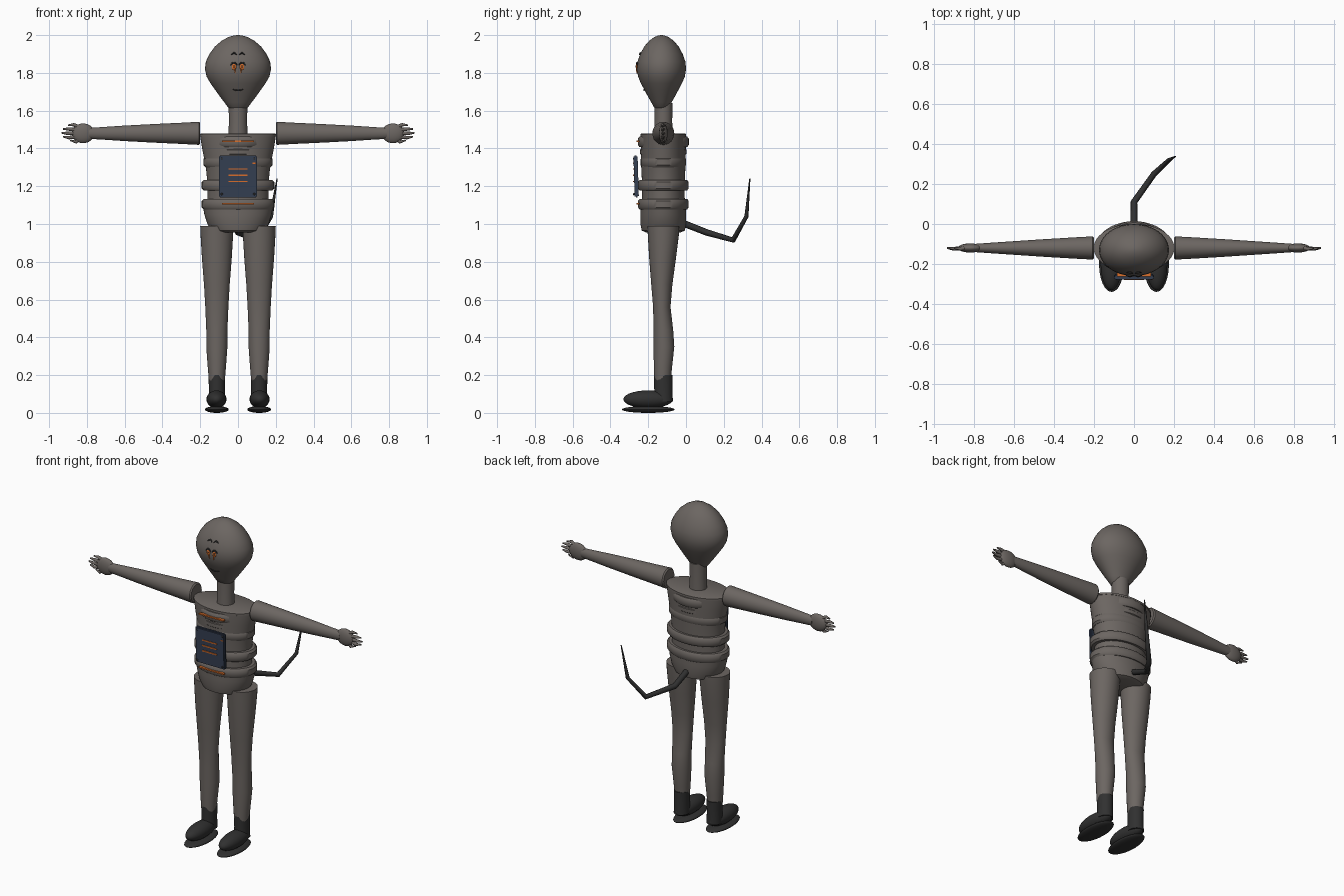
import bpy, bmesh, math
from mathutils import Matrix, Vector

if "Cube" in bpy.data.objects:
    bpy.data.objects.remove(bpy.data.objects["Cube"])


def material(name, rgb):
    m = bpy.data.materials.new(name)
    m.use_nodes = True
    col = (*rgb, 1)
    m.diffuse_color = col
    bsdf = next(n for n in m.node_tree.nodes if n.type == 'BSDF_PRINCIPLED')
    bsdf.inputs["Base Color"].default_value = col
    return m


GREY = material("warm grey", (0.15, 0.133, 0.122))
DARK = material("charcoal", (0.03, 0.03, 0.03))
NAVY = material("navy", (0.035, 0.05, 0.085))
ORANGE = material("orange", (0.7, 0.16, 0.025))
Y0 = -0.12


def finish(name, bm, mat, matrix=Matrix(), angle=40):
    bmesh.ops.recalc_face_normals(bm, faces=bm.faces)
    mesh = bpy.data.meshes.new(name)
    bm.to_mesh(mesh)
    bm.free()
    mesh.transform(matrix)
    mesh.materials.append(mat)
    ob = bpy.data.objects.new(name, mesh)
    bpy.context.collection.objects.link(ob)
    bpy.ops.object.select_all(action='DESELECT')
    ob.select_set(True)
    bpy.context.view_layer.objects.active = ob
    bpy.ops.object.shade_smooth_by_angle(angle=math.radians(angle))
    return ob


def loft(name, rows, mat, matrix=Matrix(), n=32):
    """Stack of ellipses; each row is (z, rx, ry[, y shift])."""
    bm = bmesh.new()
    rings = []
    for z, rx, ry, *shift in rows:
        dy = shift[0] if shift else 0
        rings.append([bm.verts.new((rx * math.cos(math.tau * i / n),
                                    ry * math.sin(math.tau * i / n) + dy, z)) for i in range(n)])
    for a, b in zip(rings, rings[1:]):
        for i in range(n):
            j = (i + 1) % n
            bm.faces.new((a[i], a[j], b[j], b[i]))
    bm.faces.new(rings[0])
    bm.faces.new(rings[-1])
    return finish(name, bm, mat, matrix)


def ellipsoid(name, centre, size, mat):
    bm = bmesh.new()
    bmesh.ops.create_uvsphere(bm, u_segments=24, v_segments=14, radius=1)
    return finish(name, bm, mat, Matrix.Translation(centre) @ Matrix.Diagonal((*size, 1)))


def box(name, centre, size, mat, bevel=0, tilt=0):
    bm = bmesh.new()
    bmesh.ops.create_cube(bm, size=1, matrix=Matrix.Diagonal((*size, 1)))
    if bevel:
        bmesh.ops.bevel(bm, geom=bm.edges[:], offset=bevel, segments=2, affect='EDGES')
    return finish(name, bm, mat, Matrix.Translation(centre) @ Matrix.Rotation(tilt, 4, 'X'), 30)


def tube(name, points, radii, mat):
    curve = bpy.data.curves.new(name, 'CURVE')
    curve.dimensions = '3D'
    curve.bevel_depth = 1
    curve.bevel_resolution = 2
    curve.use_fill_caps = True
    sp = curve.splines.new('POLY')
    sp.points.add(len(points) - 1)
    for p, co, r in zip(sp.points, points, radii):
        p.co = (*co, 1)
        p.radius = r
    curve.materials.append(mat)
    ob = bpy.data.objects.new(name, curve)
    bpy.context.collection.objects.link(ob)
    return ob


# Head: egg profile of (height, half width)
EGG = [(1.605, 0.035), (1.62, 0.055), (1.645, 0.073), (1.675, 0.096), (1.71, 0.121),
       (1.745, 0.146), (1.78, 0.166), (1.82, 0.175), (1.86, 0.17), (1.9, 0.151),
       (1.94, 0.122), (1.97, 0.087), (1.99, 0.05), (1.998, 0.022), (2.0, 0.005)]
HEAD_Y, DEPTH = -0.13, 0.745
loft("head", [(z, r, r * DEPTH) for z, r in EGG], GREY, Matrix.Translation((0, HEAD_Y, 0)), 48)


def on_face(x, z):
    """Point just in front of the head surface."""
    for (z0, r0), (z1, r1) in zip(EGG, EGG[1:]):
        if z0 <= z <= z1:
            r = r0 + (r1 - r0) * (z - z0) / (z1 - z0)
            return Vector((x, HEAD_Y - DEPTH * math.sqrt(r * r - x * x) - 0.003, z))


def arc(name, x, z, half, rise, thick):
    ts = [i / 4 - 1 for i in range(9)]
    tube(name, [on_face(x + half * t, z + rise * (1 - t * t)) for t in ts],
         [thick * (1.2 - 0.8 * t * t) for t in ts], DARK)


# Face features
arc("mouth", 0, 1.715, 0.03, -0.008, 0.003)
for s, side in ((1, "left"), (-1, "right")):
    arc(side + "_brow", s * 0.021, 1.895, 0.015, 0.01, 0.004)
    arc(side + "_eyelid", s * 0.022, 1.84, 0.018, 0.014, 0.004)
    ellipsoid(side + "_iris", on_face(s * 0.021, 1.832), (0.012, 0.004, 0.016), ORANGE)
    ellipsoid(side + "_pupil", on_face(s * 0.021, 1.834) - Vector((0, 0.002, 0)),
              (0.004, 0.004, 0.009), DARK)
    tube(side + "_eye_streak", [on_face(s * 0.018, 1.822), on_face(s * 0.014, 1.797)],
         (0.004, 0.002), ORANGE)

# Neck, torso and pelvis
BODY = Matrix.Translation((0, Y0, 0))
loft("neck", [(1.45, 0.052, 0.05), (1.54, 0.048, 0.047), (1.64, 0.05, 0.048)], GREY, BODY)
loft("torso", [(1.04, 0.165, 0.115), (1.16, 0.162, 0.113), (1.24, 0.164, 0.114),
               (1.3, 0.17, 0.117), (1.4, 0.19, 0.119), (1.45, 0.198, 0.12),
               (1.475, 0.2, 0.12)], GREY, BODY, 48)
loft("pelvis", [(0.955, 0.115, 0.09), (0.965, 0.14, 0.114), (1.0, 0.162, 0.121),
                (1.05, 0.178, 0.121), (1.09, 0.185, 0.12)], GREY, BODY, 48)


def band(name, z, half, rx, ry):
    """Rounded ring around the torso."""
    loft(name, [(z - half, rx - 0.01, ry - 0.008), (z - half * 0.6, rx, ry),
                (z + half * 0.6, rx, ry), (z + half, rx - 0.01, ry - 0.008)], GREY, BODY, 48)


band("collar_band", 1.47, 0.01, 0.202, 0.121)
band("chest_band", 1.435, 0.027, 0.152, 0.135)
band("rib_band", 1.328, 0.028, 0.182, 0.12)
band("upper_rib_band", 1.382, 0.018, 0.15, 0.123)
band("waist_band", 1.205, 0.028, 0.192, 0.134)
band("hip_band", 1.105, 0.028, 0.192, 0.134)

# Glowing strips on the bands
for name, z in (("chest_strip", 1.437), ("hip_strip", 1.107)):
    box(name, (0, Y0 - 0.134, z), (0.17, 0.016, 0.008), ORANGE)

# Chest panel with rim, lights and screws
TILT = 0.03
box("chest_panel", (0, -0.264, 1.252), (0.2, 0.022, 0.222), NAVY, 0.006, TILT)
for i in range(3):
    box("panel_light", (0, -0.2765, 1.225 + 0.033 * i), (0.1, 0.006, 0.007), ORANGE, 0, TILT)
box("panel_indicator", (0.086, -0.277, 1.322), (0.016, 0.006, 0.006), ORANGE, 0, TILT)
for x in (-0.086, 0.086):
    for z in (1.158, 1.346):
        ellipsoid("panel_screw", (x, -0.276, z), (0.006, 0.004, 0.006), DARK)

# Limbs
for s, side in ((1, "left"), (-1, "right")):
    along = Matrix.Translation((0, Y0, 1.48)) @ Matrix.Rotation(s * math.pi / 2, 4, 'Y')
    loft(side + "_arm", [(0.2, 0.054, 0.052), (0.207, 0.061, 0.058), (0.3, 0.056, 0.053),
                         (0.45, 0.049, 0.044), (0.6, 0.041, 0.034), (0.72, 0.033, 0.026),
                         (0.79, 0.029, 0.021)], GREY, along)
    ellipsoid(side + "_hand", (s * 0.82, Y0, 1.48), (0.06, 0.023, 0.052), GREY)
    # Fanned fingers
    for i in range(5):
        f = i / 2 - 1
        reach = 0.935 - 0.035 * f * f - (0.012 if i == 0 else 0)
        tube(side + "_finger", [(s * 0.845, Y0, 1.48 + 0.033 * f),
                                (s * (reach - 0.03), Y0 - 0.004, 1.48 + 0.046 * f),
                                (s * reach, Y0, 1.483 + 0.04 * f)],
             (0.011, 0.009, 0.004), GREY)

    # Leg, boot, foot and sole
    hip = Matrix.Translation((s * 0.112, Y0, 0))
    loft(side + "_leg", [(0.17, 0.042, 0.044, -0.004), (0.24, 0.048, 0.048, -0.002),
                         (0.35, 0.056, 0.055, 0.003), (0.44, 0.056, 0.052, 0.0),
                         (0.56, 0.061, 0.046, -0.008), (0.68, 0.068, 0.056, -0.008),
                         (0.82, 0.079, 0.071, -0.004), (0.94, 0.086, 0.082, 0.0),
                         (0.99, 0.088, 0.085, 0.0)], GREY, hip)
    loft(side + "_boot_shaft", [(0.06, 0.044, 0.05), (0.12, 0.042, 0.048),
                                (0.2, 0.044, 0.049)], DARK, hip)
    ellipsoid(side + "_foot", (s * 0.114, -0.2, 0.072), (0.053, 0.132, 0.047), DARK)
    ellipsoid(side + "_sole", (s * 0.112, -0.2, 0.018), (0.063, 0.14, 0.018), DARK)

# Tail
tube("tail", [(0, -0.03, 1.01), (0, 0.11, 0.955), (0.1, 0.25, 0.915), (0.175, 0.32, 1.04),
              (0.207, 0.338, 1.24)], (0.018, 0.017, 0.015, 0.011, 0.003), DARK)
